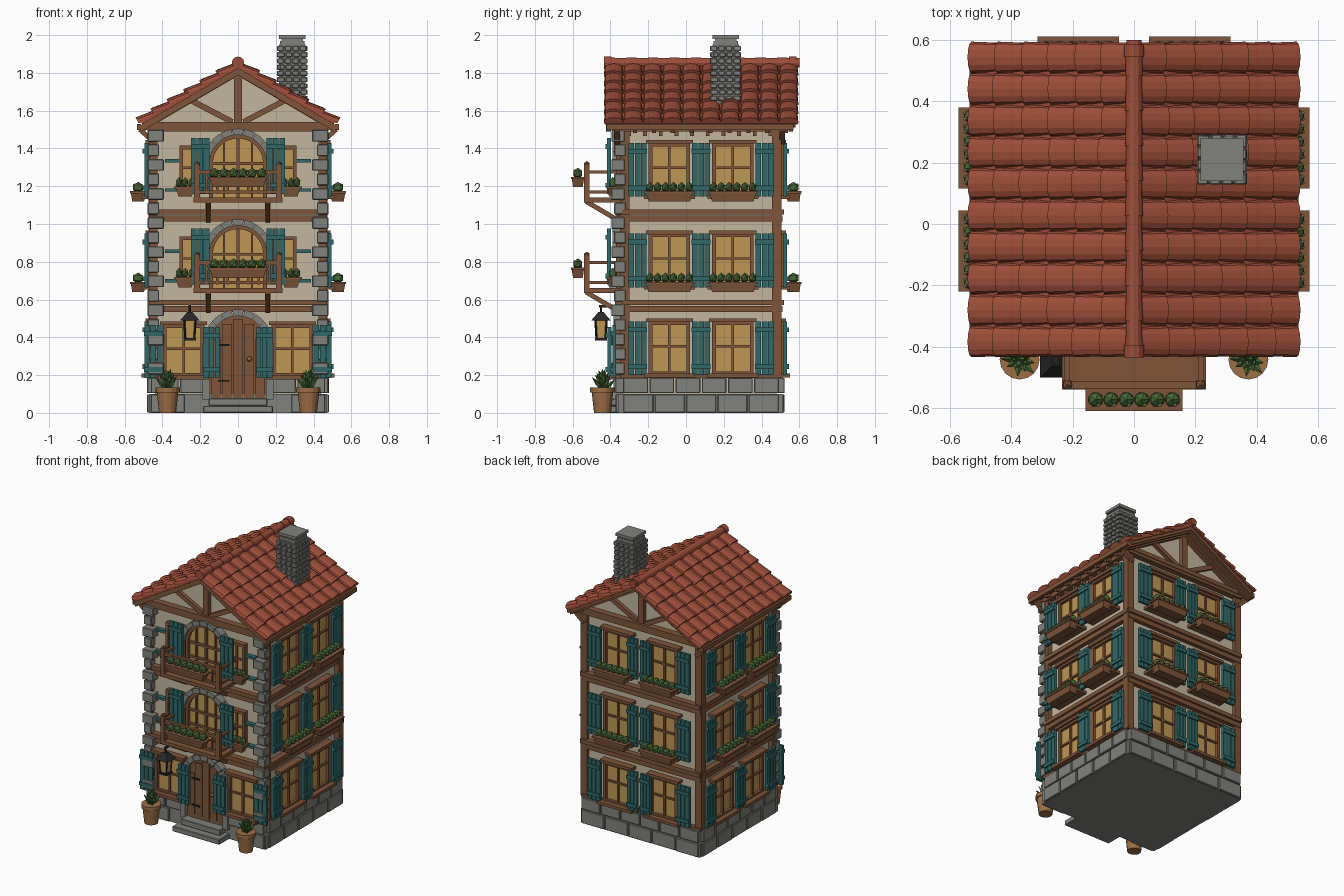
import bpy, bmesh, random
from math import pi, sin, cos, radians
from mathutils import Matrix, Vector

if "Cube" in bpy.data.objects:
    bpy.data.objects.remove(bpy.data.objects["Cube"])
random.seed(4)
T, I = Matrix.Translation, Matrix()
COL = dict(plaster=(.55, .47, .34), wood=(.21, .09, .04), stone=(.22, .22, .2), teal=(.03, .14, .14),
           glass=(.52, .31, .09), tile=(.34, .075, .04), leaf=(.06, .14, .035), bloom=(.5, .48, .3),
           pot=(.34, .16, .06), iron=(.02, .02, .02))
MATS, PARTS = {}, {}
for k, c in COL.items():
    MATS[k] = bpy.data.materials.new(k)
    MATS[k].diffuse_color = (*c, 1)


def part(name):                      # names are "label:material"
    return PARTS.setdefault(name, bmesh.new())


def box(n, M, c, s, R=I):
    bmesh.ops.create_cube(part(n), size=1, matrix=M @ T(c) @ R @ Matrix.Diagonal((*s, 1)))


def span(n, M, lo, hi):
    lo, hi = Vector(lo), Vector(hi)
    box(n, M, (lo + hi) / 2, hi - lo)


def beam(n, M, a, b, w, h):
    a, b = Vector(a), Vector(b)
    box(n, M, (a + b) / 2, ((b - a).length, w, h), (b - a).to_track_quat('X', 'Z').to_matrix().to_4x4())


def rod(n, M, a, b, r1, r2, seg=12):
    a, b = Vector(a), Vector(b)
    q = (b - a).to_track_quat('Z', 'Y').to_matrix().to_4x4()
    bmesh.ops.create_cone(part(n), cap_ends=True, segments=seg, radius1=r1, radius2=r2,
                          depth=(b - a).length, matrix=M @ T((a + b) / 2) @ q)


def blob(n, M, c, s, sub=1):
    bmesh.ops.create_icosphere(part(n), subdivisions=sub, radius=1, matrix=M @ T(c) @ Matrix.Diagonal((*s, 1)))


def loft(n, M, A, B):                # solid between two matching outlines
    bm = part(n)
    a, b = ([bm.verts.new(M @ Vector(p)) for p in L] for L in (A, B))
    k = len(a)
    fs = [bm.faces.new(a), bm.faces.new(b[::-1])]
    fs += [bm.faces.new((a[i], b[i], b[(i + 1) % k], a[(i + 1) % k])) for i in range(k)]
    bmesh.ops.recalc_face_normals(bm, faces=fs)


def prism(n, M, pts, y0, y1):
    loft(n, M, [(x, y0, z) for x, z in pts], [(x, y1, z) for x, z in pts])


def ring(n, M, zc, r0, r1, y0, y1, seg, gap=0.0):
    for i in range(seg):
        a, b = pi * i / seg + gap, pi * (i + 1) / seg - gap
        pts = [(r * cos(t), zc + r * sin(t)) for r, ts in
               ((r0, (a, (a + b) / 2, b)), (r1, (b, (a + b) / 2, a))) for t in ts]
        prism(n, M, pts, y0, y1)


# Wall frames: local x along the wall, local -y outward
rz = lambda d: Matrix.Rotation(radians(d), 4, 'Z')
FRONT = T((0, -.335, 0))
RIGHT, LEFT = T((.44, .08, 0)) @ rz(90), T((-.44, .08, 0)) @ rz(-90)
BACK = T((0, .48, 0)) @ rz(180)


def shutter(M, u, z0, z1, d=.035, w=.1):
    for i in (-1, 0, 1):
        box('shutters:teal', M, (u + i * w / 3, -d - .01, (z0 + z1) / 2), (w / 3 - .004, .02, z1 - z0))
    for z in (z0 + .045, z1 - .045):
        box('shutters:teal', M, (u, -d - .02, z), (w, .02, .025))


def window(M, u, z0, z1, w=.2, sill=True):
    zc, h = (z0 + z1) / 2, z1 - z0
    box('window_glass:glass', M, (u, -.005, zc), (w, .02, h))
    for s in (-1, 1):
        box('window_frames:wood', M, (u + s * w / 2, -.015, zc), (.02, .04, h + .02))
        box('window_frames:wood', M, (u, -.015, zc + s * h / 2), (w + .02, .04, .02))
    box('window_frames:wood', M, (u, -.015, zc), (.013, .025, h))
    box('window_frames:wood', M, (u, -.015, zc + .01), (w, .025, .012))
    if sill:
        box('window_frames:wood', M, (u, -.035, z0 - .012), (w + .07, .07, .02))
        box('window_frames:wood', M, (u, -.025, z1 + .015), (w + .05, .05, .02))


def planter(M, u, z, w, d0, d1, n):
    ym, h = -(d0 + d1) / 2, (d1 - d0) / 2
    A, B = ([(u + sx * ww, ym + sy * hh, zz) for sx, sy in ((-1, -1), (1, -1), (1, 1), (-1, 1))]
            for ww, hh, zz in ((w / 2 - .015, h - .012, z), (w / 2, h - .004, z + .05)))
    loft('flower_boxes:wood', M, A, B)
    box('flower_boxes:wood', M, (u, ym, z + .048), (w + .015, 2 * h, .012))
    for i in range(n):
        x = u + (i + .5 - n / 2) * w / n
        blob('box_foliage:leaf', M, (x, ym, z + .073), (w / n * .56, h * .72, .03))
        for j in (-1, 1):
            blob('box_blooms:bloom', M, (x + j * .01, ym - h * .5, z + .08 + j * .008), (.006,) * 3)


# Plaster body and gables
span('walls:plaster', I, (-.44, -.335, .05), (.44, .48, 1.52))
prism('gables:plaster', I, [(-.46, 1.51), (.46, 1.51), (.46, 1.55), (0, 1.815), (-.46, 1.55)], -.335, .48)

# Stone base with block courses, steps
span('base:stone', I, (-.47, -.36, 0), (.47, .51, .1))
for M, W in ((FRONT, .465), (RIGHT, .415), (LEFT, .415), (BACK, .465)):
    for row, (z, h, n) in enumerate(((.05, .096, 5), (.145, .082, 6))):
        for i in range(n):
            u = (i + .5) * 2 * W / n - W
            if M is FRONT and abs(u) < .2:
                continue
            box('base_blocks:stone', M, (u, -.01, z), (2 * W / n - .008, .055 + random.random() * .01, h))
span('steps:stone', I, (-.185, -.475, 0), (.185, -.33, .037))
span('steps:stone', I, (-.155, -.425, .037), (.155, -.33, .078))

# Timber frame: corner posts and floor beams
for s in (-1, 1):
    box('corner_posts:wood', I, (s * .448, -.325, .85), (.045, .05, 1.32))
    box('corner_posts:wood', I, (s * .45, .48, .85), (.05, .05, 1.32))
    for i in range(17):              # alternating quoins
        w = (.085, .06)[i % 2]
        box('quoins:stone', I, (s * (.478 - w / 2), -.36 + (i % 2) * .01, .235 + i * .077), (w, .07 - (i % 2) * .01, .062))
for M, W in ((FRONT, .47), (RIGHT, .42), (LEFT, .42), (BACK, .47)):
    for z in (.55, 1.03):
        box('floor_beams:wood', M, (0, -.01, z), (2 * W, .04, .032))
        box('floor_beams:wood', M, (0, -.015, z + .034), (2 * W, .05, .028))
    box('floor_beams:wood', M, (0, -.015, 1.51), (2 * W, .05, .04))
for M in (RIGHT, LEFT, BACK):
    box('floor_beams:wood', M, (0, -.01, .195), (.86, .04, .02))

# Windows, shutters and flower boxes on sides and back
for M, p in ((RIGHT, .168), (LEFT, .168), (BACK, .182)):
    for f, z in enumerate((.21, .675, 1.155)):
        for s in (-1, 1):
            window(M, s * p, z, z + .265)
            shutter(M, s * (p + .168), z - .01, z + .275)
            if M is BACK:
                shutter(M, s * .05, z - .01, z + .275, w=.08)
            if f:
                planter(M, s * p, z - .035, .25, .045, .132, 6)
        if M is not BACK:
            shutter(M, 0, z - .01, z + .275)

# Front ground floor: windows, shutters, arched door
for s in (-1, 1):
    window(FRONT, s * .288, .2, .46)
    shutter(FRONT, s * .448, .185, .465)
    shutter(FRONT, s * .14, .185, .455, .06, .09)
    span('door_surround:stone', FRONT, (s * .168 - .02, -.05, .07), (s * .168 + .02, .01, .37))
ring('door_surround:stone', FRONT, .365, .148, .183, -.05, .01, 9, .012)
arc = lambda r, zc, z0: [(-r, z0), (r, z0)] + [(r * cos(pi * i / 16), zc + r * sin(pi * i / 16)) for i in range(17)][1 * (z0 == zc):]
prism('door:wood', FRONT, arc(.15, .365, .075), -.015, .01)
for i in range(-2, 3):
    x = i * .058
    box('door_planks:wood', FRONT, (x, -.018, .07 + (.27 + (.148**2 - (abs(x) + .027)**2 if abs(x) < .12 else .0005)**.5) / 2 + .01),
        (.053, .016, .27 + (.148**2 - (abs(x) + .027)**2 if abs(x) < .12 else .0005)**.5))
for z in (.17, .36):
    box('door_hinges:iron', FRONT, (-.075, -.03, z), (.06, .01, .01))
blob('door_knob:pot', FRONT, (.06, -.04, .285), (.014,) * 3, 2)

# Front upper floors: arched windows, balconies, narrow side windows
for z in (.84, 1.32):
    prism('window_glass:glass', FRONT, arc(.145, z, z - .19), -.015, .01)
    ring('arch_frames:wood', FRONT, z, .133, .152, -.035, .01, 8)
    ring('window_arches:stone', FRONT, z, .152, .185, -.055, .01, 9, .01)
    box('arch_frames:wood', FRONT, (0, -.02, z - .03), (.015, .025, .32))
    for x in (-.075, .075):
        box('arch_frames:wood', FRONT, (x, -.02, z - .04), (.01, .022, .3))
    for dz in (0, -.1):
        box('arch_frames:wood', FRONT, (0, -.02, z + dz), (.28, .025, .014))
    span('balcony_floor:wood', I, (-.235, -.54, z - .205), (.235, -.33, z - .18))
    planter(I, 0, z - .125, .3, .535, .61, 6)
    for zr, h in ((-.045, .022), (-.15, .016)):
        box('balcony_rails:wood', I, (0, -.525, z + zr), (.42, .022, h))
    for i in range(-3, 4):
        box('balcony_balusters:wood', I, (i * .055, -.525, z - .1), (.013, .013, .12))
    for s in (-1, 1):
        span('arch_frames:wood', FRONT, (s * .143 - .01, -.035, z - .19), (s * .143 + .01, .01, z))
        shutter(FRONT, s * .2, z - .16, z + .135, .062)
        box('balcony_posts:wood', I, (s * .217, -.525, z - .105), (.03, .03, .2))
        blob('balcony_posts:wood', I, (s * .217, -.525, z - .005), (.018,) * 3)
        for zr in (-.045, -.15):
            span('balcony_rails:wood', I, (s * .217 - .009, -.525, z + zr - .008), (s * .217 + .009, -.335, z + zr + .008))
        beam('balcony_braces:wood', I, (s * .157, -.53, z - .2), (s * .157, -.36, z - .3), .025, .025)
        box('balcony_braces:wood', I, (s * .157, -.355, z - .24), (.028, .035, .08))
        window(FRONT, s * .24, z - .15, z + .085, .12, False)
        for dz in (.015, -.14):
            box('shutters:teal', FRONT, (s * .345, -.015, z + dz), (.085, .03, .018))
        planter(FRONT, s * .28, z - .175, .1, .02, .085, 3)

# Gable timbers
for M, out in ((T((0, -.335, 0)), 1), (BACK, 1)):
    box('gable_timbers:wood', M, (0, -.012, 1.67), (.042, .035, .29))
    box('gable_timbers:wood', M, (0, -.02, 1.525), (.94, .05, .03))
    for s in (-1, 1):
        beam('gable_timbers:wood', M, (s * .03, -.01, 1.54), (s * .25, -.01, 1.655), .03, .03)
        beam('gable_timbers:wood', M, (s * .48, -.015, 1.525), (0, -.015, 1.805), .04, .035)
        beam('gable_timbers:wood', M, (s * .52, -.075, 1.502), (0, -.075, 1.805), .025, .03)
        beam('eave_brackets:wood', M, (s * .44, -.03, 1.43), (s * .52, -.03, 1.5), .03, .025)

# Roof: decks, tile courses, fascia, rafter tails
for s, turn in ((1, 0), (-1, 180)):
    R = T((0, .08, 1.83)) @ rz(turn) @ Matrix.Rotation(radians(30.3), 4, 'Y')
    span('roof_deck:wood', R, (0, -.5, -.025), (.59, .5, 0))
    for row in range(6):
        for col in range(10):
            y, x0 = -.515 + (col + .5) * .103, row * .1
            x1, k = x0 + .103 + random.uniform(-.006, .01) * (row < 5), .049
            sec = [(k * cos(pi * i / 6), .024 * sin(pi * i / 6)) for i in range(7)]
            E = [[(x, y + a * f, zo + b) for a, b in [(k * f, -.012), *sec, (-k * f, -.012)][1:-1] + [(-k, -.012), (k, -.012)]]
                 for x, zo, f in ((x0, .004, .96), (x1, .02, 1.04))]
            loft('roof_tiles:tile', R, *E)
    span('roof_underlay:tile', R, (0, -.51, -.005), (.59, .51, .012))
    span('fascia:wood', I, (s * .525 - .011, -.42, 1.498), (s * .525 + .011, .57, 1.53))
    for i in range(10):
        beam('rafter_tails:wood', I, (s * .44, -.37 + i * .1, 1.535), (s * .52, -.37 + i * .1, 1.495), .022, .028)
        box('rafter_tails:wood', I, (s * .453, -.3 + i * .083, 1.48), (.03, .02, .03))
for i in range(9):
    y = -.43 + i * .114
    rod('ridge_tiles:tile', I, (0, y, 1.853), (0, y + .118, 1.853), .029, .025)
for y in (-.415, .565):
    rod('ridge_tiles:tile', I, (0, y - .02, 1.853), (0, y + .02, 1.853), .033, .033)

# Chimney: core, stone courses, cap
C = T((.287, .21, 0))
span('chimney:stone', C, (-.07, -.07, 1.6), (.07, .07, 1.95))
for i in range(9):
    for a in range(4):
        for j in range(4):
            u = -.06 + j * .04 + (i % 2) * .006 - .003
            box('chimney_bricks:stone', C @ rz(a * 90), (u, -.07, 1.665 + i * .033),
                (.035, .018 + random.random() * .006, .027))
for z, w, h in ((1.955, .13, .03), (1.98, .115, .03), (1.99, .14, .02)):
    box('chimney_cap:stone', C, (0, 0, z), (w, w, h))

# Potted plants by the door
for s in (-1, 1):
    P = T((s * .373, -.442, 0))
    rod('pots:pot', P, (0, 0, 0), (0, 0, .118), .045, .058, 16)
    rod('pots:pot', P, (0, 0, .108), (0, 0, .135), .065, .065, 16)
    for i in range(20):
        a, t = i * 2.4, .25 + .75 * (i / 19)
        d = Vector((cos(a) * .065 * t, sin(a) * .065 * t, .15 + .1 * (1 - t * .75)))
        m = Vector((d.x * .5, d.y * .5, d.z - .03))
        rod('pot_leaves:leaf', P, (0, 0, .13), m, .006, .013, 4)
        rod('pot_leaves:leaf', P, m, d, .013, .001, 4)

# Hanging lantern
L = T((-.255, -.45, 0))
rod('lantern_light:glass', L @ rz(45), (0, 0, .395), (0, 0, .49), .032, .04, 4)
rod('lantern_frame:iron', L @ rz(45), (0, 0, .49), (0, 0, .535), .072, .018, 4)
rod('lantern_frame:iron', L @ rz(45), (0, 0, .383), (0, 0, .397), .045, .045, 4)
for a in range(4):
    beam('lantern_frame:iron', L @ rz(a * 90), (.024, .024, .39), (.03, .03, .495), .008, .008)
rod('lantern_frame:iron', L, (0, 0, .53), (0, 0, .57), .006, .006, 8)
beam('lantern_frame:iron', L, (0, -.01, .565), (0, .12, .565), .012, .012)

# Turn every part into an object
for name, bm in PARTS.items():
    label, mat = name.split(':')
    me = bpy.data.meshes.new(label)
    bm.to_mesh(me)
    bm.free()
    me.materials.append(MATS[mat])
    ob = bpy.data.objects.new(label, me)
    bpy.context.collection.objects.link(ob)
    if label in ('quoins', 'base_blocks', 'steps', 'chimney_bricks'):
        b = ob.modifiers.new('soft_edges', 'BEVEL')
        b.width, b.segments = .004, 1

for m in bpy.data.materials:
    if m.users and not m.is_grease_pencil:
        m.use_nodes = True
        m.node_tree.nodes["Principled BSDF"].inputs["Base Color"].default_value = m.diffuse_color
